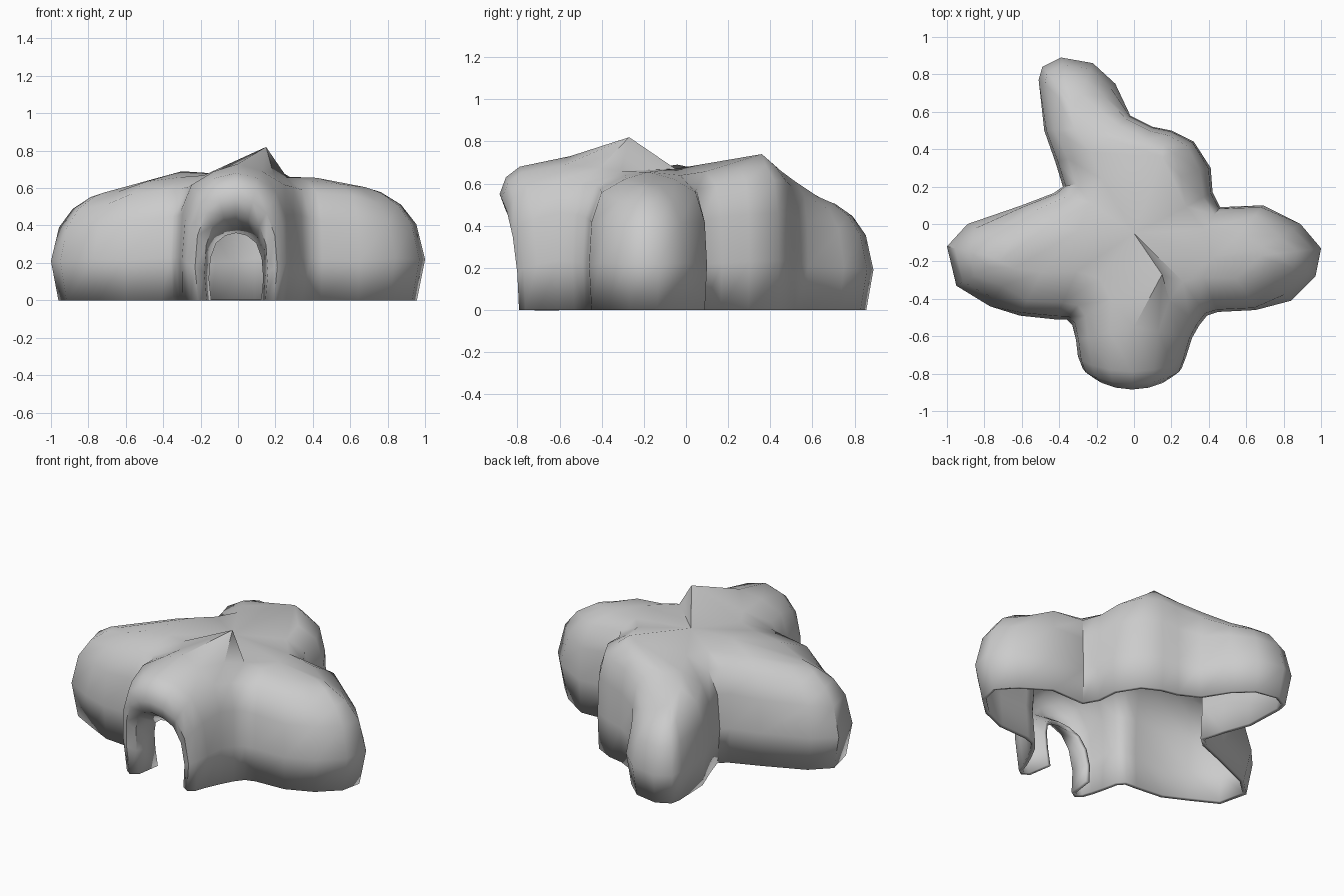
import bpy, bmesh

if "Cube" in bpy.data.objects:
    bpy.data.objects.remove(bpy.data.objects["Cube"])

# Ridge nodes (x, y, height): the branching crest of the hollow shell
RIDGE = [(0, -.05, .67), (.42, -.18, .655), (.68, -.17, .605), (.15, .36, .74),
         (-.18, .47, .63), (-.32, .63, .53), (-.3, -.04, .69), (-.72, -.2, .575),
         (.15, -.27, .82), (0, -.55, .73)]
# Footprint walked counter-clockwise (x, y), grouped by the ridge node it climbs to
WALK = [(9, [(.31, -.61)]), (8, [(.35, -.54)]), (0, [(.39, -.49)]),
        (1, [(.45, -.47), (.65, -.46)]),
        (2, [(.84, -.41), (.97, -.28), (1, -.13), (.89, 0)]),
        (1, [(.69, .1), (.46, .09)]), (0, [(.42, .17)]),
        (3, [(.41, .3), (.32, .44), (.2, .5), (.1, .52)]),
        (4, [(-.02, .58)]),
        (5, [(-.1, .75), (-.22, .86), (-.39, .89), (-.49, .84), (-.51, .77)]),
        (4, [(-.48, .5), (-.42, .33)]), (3, [(-.38, .2)]), (0, [(-.43, .165)]),
        (6, [(-.6, .1)]),
        (7, [(-.89, 0), (-1, -.12), (-.95, -.33), (-.77, -.44)]),
        (6, [(-.61, -.49), (-.42, -.51)]), (0, [(-.36, -.51)]),
        (8, [(-.33, -.54)]), (9, [(-.31, -.62)])]
# Wall sections: (reach from ridge, fraction of height)
SIDE = [(.96, 0), (1, .33), (.96, .65), (.8, .87), (.42, .97)]
TIP = [(.87, 0), (1, .36), (.86, .67), (.62, .84), (.3, .95)]
ARCH = [(.92, 0), (1, .32), (.94, .63), (.74, .85), (.4, .96)]
# Entrance hood: (y, half width, height), rolling over the lip into the tunnel
HOOD = [(-.79, .29, .68), (-.855, .265, .63), (-.885, .22, .55),
        (-.855, .17, .47), (-.70, .145, .36)]

bm = bmesh.new()
crest = [bm.verts.new(p) for p in RIDGE]

# Flatten the walk, then soften each column's target so the valleys blend
walk = [(node, p) for node, points in WALK for p in points]
targets = [(x, y, min(h, .71)) for x, y, h in (RIDGE[n] for n, _ in walk)]
for _ in range(2):
    t = targets
    targets = [t[0]] + [tuple(.25 * a + .5 * b + .25 * c for a, b, c in zip(*t[i:i + 3]))
                        for i in range(len(t) - 2)] + [t[-1]]

# Shell walls and roof
columns = []
for (node, (x, y)), (rx, ry, h) in zip(walk, targets):
    section = TIP if node in (2, 5, 7) else SIDE
    col = [bm.verts.new((rx + s * (x - rx), ry + s * (y - ry), f * h))
           for s, f in section]
    columns.append(col + [crest[node]])
for a, b in zip(columns, columns[1:]):
    for k in range(len(SIDE)):
        quad = [a[k], b[k], b[k + 1], a[k + 1]]
        bm.faces.new(list(dict.fromkeys(quad)))

# Hood and short tunnel, joined to the open front of the shell
previous = columns[-1] + columns[0][-2::-1]
arch = [(-s, f) for s, f in ARCH] + [(0, 1)] + [(s, f) for s, f in ARCH[::-1]]
for y, w, h in HOOD:
    station = [bm.verts.new((-.01 + w * s, y + .05 * s * s + .05 * (1 - f), h * f))
               for s, f in arch]
    for p in range(len(arch) - 1):
        bm.faces.new((previous[p], station[p], station[p + 1], previous[p + 1]))
    previous = station

mesh = bpy.data.meshes.new("cave_shell")
bm.to_mesh(mesh)
bm.free()
shell = bpy.data.objects.new("cave_shell", mesh)
bpy.context.collection.objects.link(shell)

# Thin wall, hollow and open underneath
wall = shell.modifiers.new("wall", 'SOLIDIFY')
wall.thickness = .025
wall.offset = -1

bpy.context.view_layer.objects.active = shell
shell.select_set(True)
bpy.ops.object.shade_smooth_by_angle(angle=.9)
